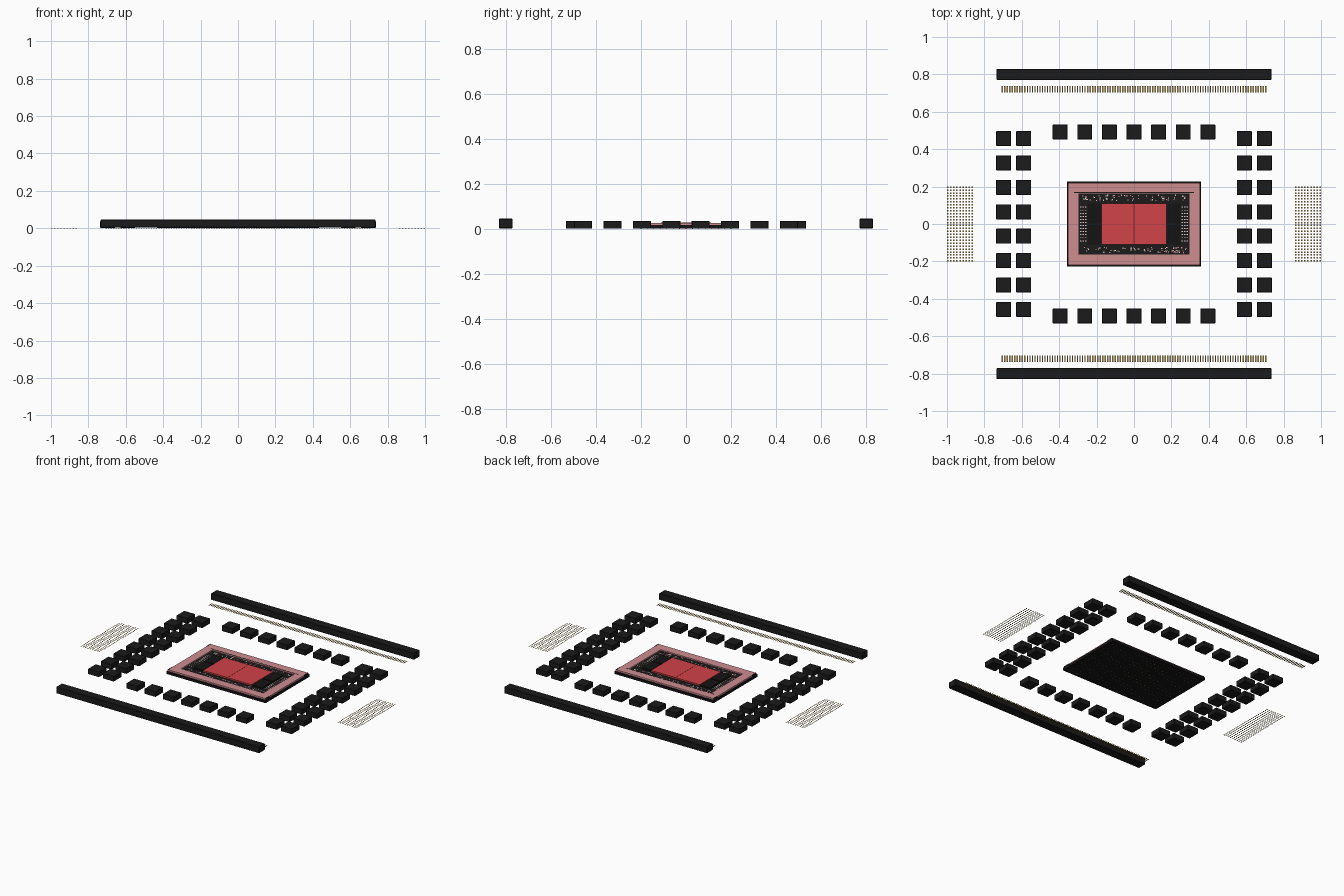
import bpy, bmesh, random
from mathutils import Matrix, Vector

random.seed(4)
cube = bpy.data.objects.get("Cube")
if cube:
    bpy.data.objects.remove(cube, do_unlink=True)


def material(name, r, g, b):
    m = bpy.data.materials.new(name)
    m.use_nodes = True
    m.diffuse_color = (r, g, b, 1)
    m.node_tree.nodes["Principled BSDF"].inputs["Base Color"].default_value = (r, g, b, 1)
    return m


BLACK = material("charcoal", 0.011, 0.011, 0.011)
DARK = material("board black", 0.007, 0.007, 0.007)
RED = material("die red", 0.64, 0.056, 0.066)
DEEP = material("seam red", 0.22, 0.02, 0.025)
PINK = material("frame pink", 0.62, 0.27, 0.28)
GOLD = material("contact gold", 0.6, 0.38, 0.1)
PALE = material("pale terminals", 0.8, 0.62, 0.6)


def boxes(name, mat, places, size, bevel=0.0):
    """One object holding a box of the given size, standing at each place (x, y, base z)."""
    bm = bmesh.new()
    for x, y, z in places:
        centre = Vector((x, y, z + size[2] / 2))
        bmesh.ops.create_cube(bm, size=1, matrix=Matrix.Translation(centre) @ Matrix.Diagonal((*size, 1)))
    mesh = bpy.data.meshes.new(name)
    bm.to_mesh(mesh)
    bm.free()
    mesh.materials.append(mat)
    ob = bpy.data.objects.new(name, mesh)
    bpy.context.collection.objects.link(ob)
    if bevel:
        mod = ob.modifiers.new("edge", "BEVEL")
        mod.width, mod.segments = bevel, 1
    return ob


def spread(count, reach):
    """Evenly spaced values from -reach to reach."""
    return [reach * (2 * i / (count - 1) - 1) for i in range(count)]


SIDES = (-1, 1)

# Long connector bars and their contact strips, front and back
boxes("connector_bars", BLACK, [(0, s * 0.8, 0.004) for s in SIDES], (1.47, 0.06, 0.043), 0.003)
boxes("contact_strips", GOLD, [(x, s * 0.721, 0) for s in SIDES for x in spread(106, 0.704)],
      (0.007, 0.036, 0.0006))

# Memory blocks: double columns at the sides, single rows front and back
columns = [(s * x, y, 0.002) for s in SIDES for x in (0.59, 0.697) for y in spread(8, 0.457)]
rows = [(x, s * 0.492, 0.002) for s in SIDES for x in spread(7, 0.395)]
boxes("memory_blocks", BLACK, columns + rows, (0.08, 0.08, 0.035), 0.002)

# Contact grids beyond the blocks
boxes("contact_grids", GOLD,
      [(s * (0.93 + x), y, 0) for s in SIDES for x in spread(9, 0.066) for y in spread(26, 0.197)],
      (0.008, 0.008, 0.0006))

# Central package: board and raised frame made of four rails
boxes("package_board", DARK, [(0, 0, 0.002)], (0.718, 0.456, 0.016))
boxes("board_deck", BLACK, [(0, 0, 0.018)], (0.66, 0.4, 0.002))
boxes("frame_long_rails", PINK, [(0, s * 0.1915, 0.018) for s in SIDES], (0.706, 0.057, 0.01))
boxes("frame_short_rails", PINK, [(s * 0.325, 0, 0.018) for s in SIDES], (0.056, 0.326, 0.01))

# Frame trim: slim corner brackets and a thin seam at the back
boxes("corner_posts", BLACK, [(a * 0.352, b * 0.2, 0.018) for a in SIDES for b in SIDES],
      (0.006, 0.04, 0.0105))
boxes("frame_seam", BLACK, [(0, 0.168, 0.0275)], (0.64, 0.004, 0.001))

# Red die with a central seam, flanked by dark memory stacks
boxes("die", RED, [(0, 0, 0.02)], (0.35, 0.22, 0.009))
boxes("die_seam", DEEP, [(0, 0, 0.0285)], (0.004, 0.22, 0.001))
boxes("stacks", DARK, [(s * 0.214, y, 0.02) for s in SIDES for y in (-0.056, 0.056)],
      (0.07, 0.106, 0.008))

# Small terminals: ordered beside the stacks, scattered in front and behind
ordered = [(s * (0.272 + x), y, 0.02) for s in SIDES for x in spread(3, 0.014) for y in spread(12, 0.09)]
boxes("side_terminals", PALE, ordered, (0.008, 0.005, 0.001))
for name, mat, count in (("pale_chips", PALE, 34), ("pink_chips", PINK, 34)):
    boxes(name, mat, [(random.uniform(-0.28, 0.28), s * random.uniform(0.125, 0.155), 0.02)
                      for s in SIDES for i in range(count)], (0.006, 0.006, 0.001))

# Fine pads under the board
boxes("under_pads", GOLD, [(x, y, 0.0015) for x in spread(24, 0.33) for y in spread(15, 0.2)],
      (0.003, 0.003, 0.001))
